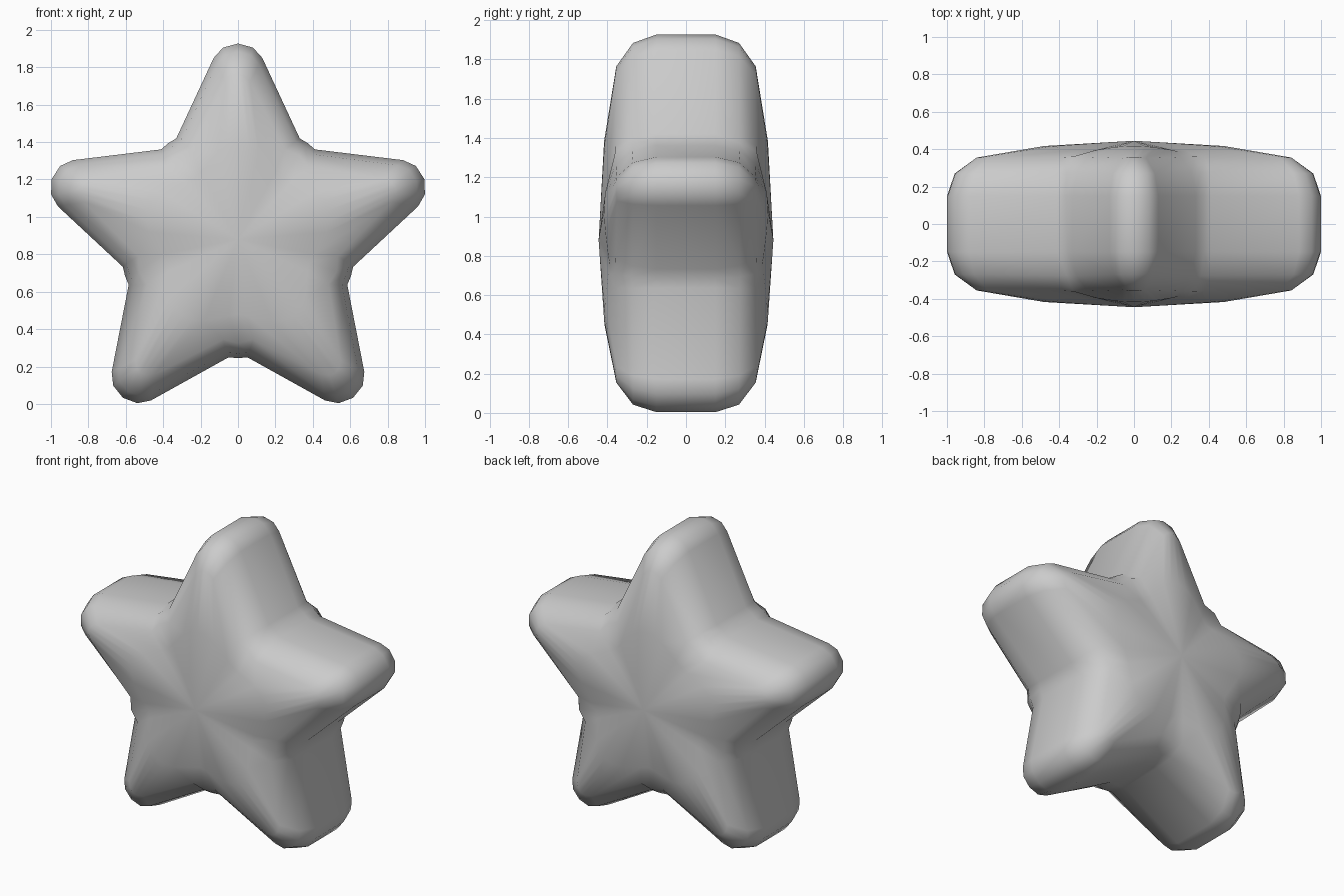
import bpy, bmesh, math

if "Cube" in bpy.data.objects:
    bpy.data.objects.remove(bpy.data.objects["Cube"])

CENTRE_Z = 0.88

def valley(r):
    """Point on the valley line between two arms."""
    return r * math.cos(math.pi / 5), r * math.sin(math.pi / 5)

# Half-arm loops from rim to face: (distance along arm, half width, depth)
HALF_LOOPS = [
    [(1.047, 0, .15), (1.025, .08, .15), (.97, .13, .15), (.54, .33, .15), (*valley(.635), .15)],
    [(1.004, 0, .27), (.985, .07, .27), (.935, .112, .27), (.525, .307, .275), (*valley(.61), .275)],
    [(.885, 0, .355), (.875, .03, .355), (.845, .065, .352), (.48, .25, .358), (*valley(.555), .36)],
    [(.505, 0, .417), (.49, .06, .415), (.46, .11, .41), (.36, .20, .396), (*valley(.40), .388)],
]

def full_loop(bm, half, side):
    """Mirror the half arm and repeat it around the star."""
    arm = [(a, -w, d) for a, w, d in half[:0:-1]] + half[:-1]
    verts = []
    for k in range(5):
        t = k * math.tau / 5
        for a, w, d in arm:
            x = a * math.sin(t) + w * math.cos(t)
            z = a * math.cos(t) - w * math.sin(t)
            verts.append(bm.verts.new((x, side * d, CENTRE_Z + z)))
    return verts

def bridge(bm, a, b):
    n = len(a)
    for i in range(n):
        j = (i + 1) % n
        bm.faces.new((a[i], a[j], b[j], b[i]))

bm = bmesh.new()
front = [full_loop(bm, h, -1) for h in HALF_LOOPS]
back = [full_loop(bm, h, 1) for h in HALF_LOOPS]

# Side wall, rounded shoulders and domed faces
bridge(bm, front[0], back[0])
for loops, side in ((front, -1), (back, 1)):
    for a, b in zip(loops, loops[1:]):
        bridge(bm, a, b)
    hub = bm.verts.new((0, side * .445, CENTRE_Z))
    ring = loops[-1]
    for i, v in enumerate(ring):
        bm.faces.new((v, ring[(i + 1) % len(ring)], hub))

bmesh.ops.recalc_face_normals(bm, faces=bm.faces)
for f in bm.faces:
    f.smooth = True
mesh = bpy.data.meshes.new("star")
bm.to_mesh(mesh)
bm.free()

grey = bpy.data.materials.new("light grey")
grey.diffuse_color = (0.6, 0.6, 0.6, 1)
grey.use_nodes = True
grey.node_tree.nodes["Principled BSDF"].inputs["Base Color"].default_value = grey.diffuse_color
mesh.materials.append(grey)
star = bpy.data.objects.new("star", mesh)
bpy.context.collection.objects.link(star)
